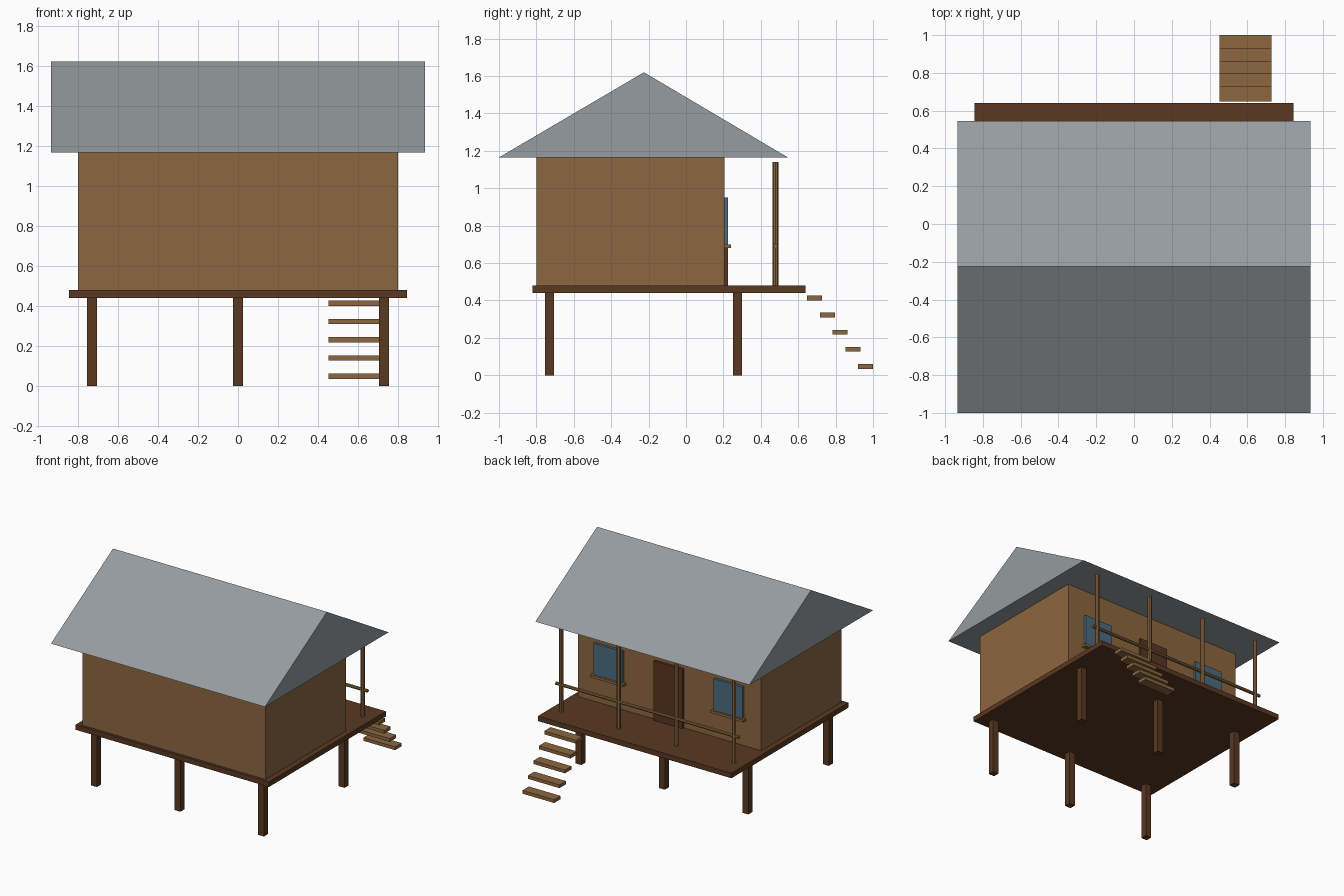
import bpy
import bmesh
from math import pi
from mathutils import Matrix

cube = bpy.data.objects.get("Cube")
if cube:
    bpy.data.objects.remove(cube, do_unlink=True)


def linear(c):
    return c / 12.92 if c <= 0.04045 else ((c + 0.055) / 1.055) ** 2.4


def material(name, r, g, b):
    mat = bpy.data.materials.new(name)
    color = (linear(r), linear(g), linear(b), 1)
    mat.use_nodes = True
    mat.diffuse_color = color
    bsdf = next(n for n in mat.node_tree.nodes if n.type == 'BSDF_PRINCIPLED')
    bsdf.inputs["Base Color"].default_value = color
    return mat


wood = material("light wood", 0.55, 0.405, 0.25)
dark_wood = material("dark wood", 0.35, 0.22, 0.13)
door_brown = material("door brown", 0.35, 0.205, 0.125)
roof_grey = material("roof grey", 0.585, 0.61, 0.625)
glass = material("window blue", 0.30, 0.42, 0.50)


def finish(name, bm, mat):
    bmesh.ops.recalc_face_normals(bm, faces=bm.faces)
    mesh = bpy.data.meshes.new(name)
    bm.to_mesh(mesh)
    bm.free()
    mesh.materials.append(mat)
    obj = bpy.data.objects.new(name, mesh)
    bpy.context.collection.objects.link(obj)
    return obj


def box(name, x, y, z, mat):
    """Box between (min, max) pairs on each axis."""
    bm = bmesh.new()
    bmesh.ops.create_cube(bm, size=1)
    spans = (x, y, z)
    bmesh.ops.scale(bm, verts=bm.verts, vec=[b - a for a, b in spans])
    bmesh.ops.translate(bm, verts=bm.verts, vec=[(a + b) / 2 for a, b in spans])
    return finish(name, bm, mat)


def pole(name, center, radius, length, mat, along_x=False):
    """Slim round pole, upright or lying along x."""
    bm = bmesh.new()
    bmesh.ops.create_cone(bm, cap_ends=True, segments=8, radius1=radius,
                          radius2=radius, depth=length)
    turn = Matrix.Rotation(pi / 2, 4, 'Y') if along_x else Matrix()
    bmesh.ops.transform(bm, verts=bm.verts, matrix=Matrix.Translation(center) @ turn)
    return finish(name, bm, mat)


floor, eave, wall_back = 0.48, 1.165, 0.205

# Raised platform on six square piles
box("platform", (-0.845, 0.845), (-0.82, 0.64), (0.44, floor), dark_wood)
for x in (-0.73, 0, 0.73):
    for y in (-0.73, 0.275):
        box("pile", (x - 0.025, x + 0.025), (y - 0.025, y + 0.025), (0, 0.44), dark_wood)

# House body
box("walls", (-0.8, 0.8), (-0.8, wall_back), (floor, eave), wood)

# Solid gable roof, extruded from its end profile
bm = bmesh.new()
profile = [(-1, eave), (0.545, eave), (-0.225, 1.62)]
end = bm.faces.new([bm.verts.new((-0.935, y, z)) for y, z in profile])
side = bmesh.ops.extrude_face_region(bm, geom=[end], use_keep_orig=True)
moved = [v for v in side["geom"] if isinstance(v, bmesh.types.BMVert)]
bmesh.ops.translate(bm, verts=moved, vec=(1.87, 0, 0))
finish("roof", bm, roof_grey)

# Door and windows on the porch wall
box("door", (-0.125, 0.125), (wall_back, 0.225), (floor, 0.95), door_brown)
for x in (-0.525, 0.525):
    box("window", (x - 0.125, x + 0.125), (wall_back, 0.225), (0.70, 0.95), glass)
    box("window_sill", (x - 0.143, x + 0.143), (wall_back, 0.24), (0.68, 0.70), wood)

# Porch posts and handrail
for i in range(4):
    pole("porch_post", (-0.755 + i * 0.503, 0.479, 0.81), 0.016, 0.66, wood)
pole("handrail", (0, 0.479, 0.69), 0.0125, 1.6, wood, along_x=True)

# Floating stair treads
for i in range(5):
    front, top = 1 - 0.068 * i, 0.061 + 0.0912 * i
    box("stair_tread", (0.453, 0.729), (front - 0.08, front), (top - 0.026, top), wood)
